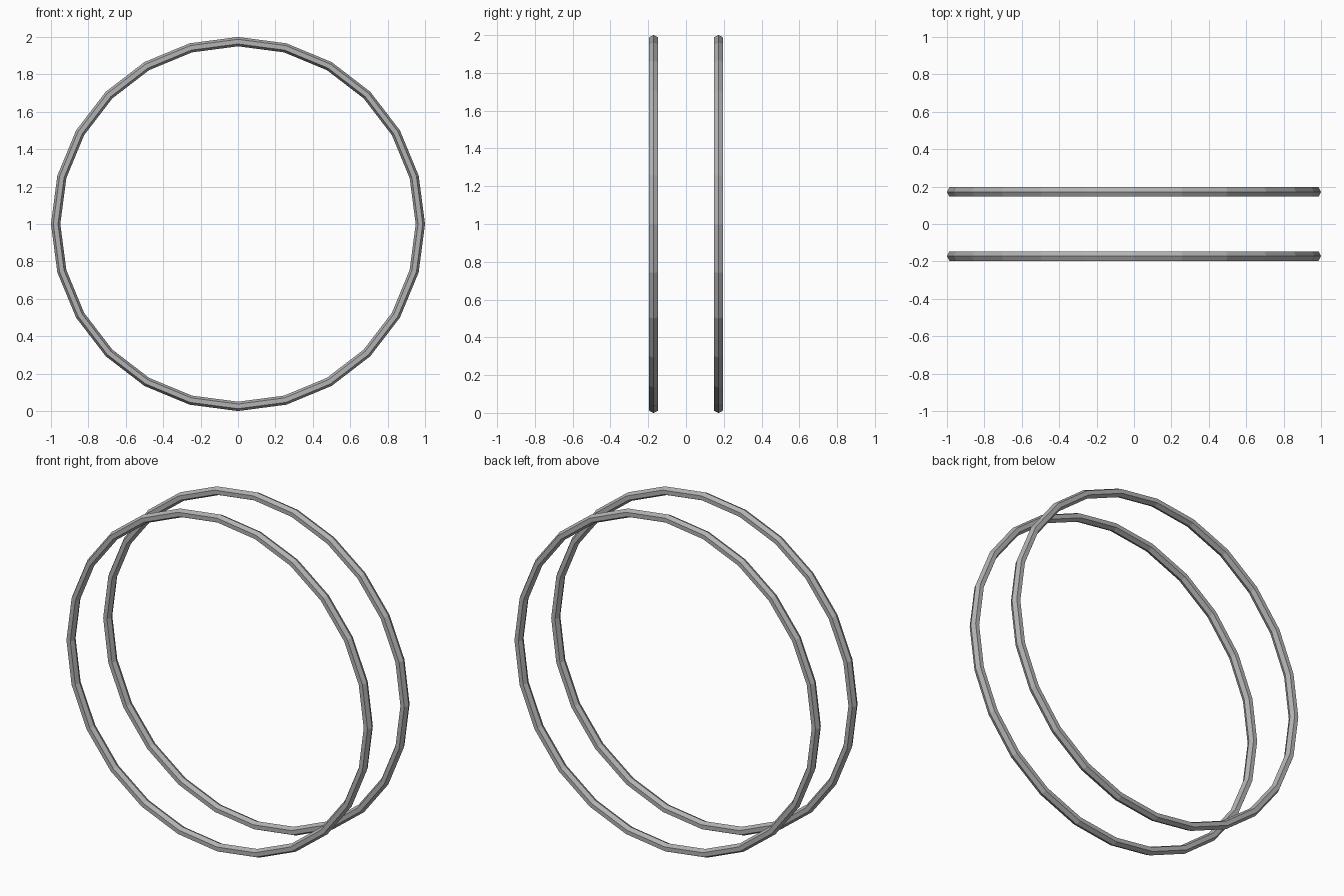
import bpy
from math import radians

if "Cube" in bpy.data.objects:
    bpy.data.objects.remove(bpy.data.objects["Cube"])

# Dark grey metal
mat = bpy.data.materials.new("dark_grey")
mat.diffuse_color = (0.45, 0.45, 0.45, 1)
mat.use_nodes = True
mat.node_tree.nodes["Principled BSDF"].inputs["Base Color"].default_value = mat.diffuse_color

# Two parallel upright low-poly hoops (24 segments, hexagonal tube)
def hoop(name, y):
    bpy.ops.mesh.primitive_torus_add(
        major_segments=24, minor_segments=6,
        major_radius=0.975, minor_radius=0.025,
        location=(0, y, 1), rotation=(radians(90), 0, 0))
    ob = bpy.context.object
    ob.name = name
    ob.scale.z = 1.15  # tube slightly wider than thick
    ob.data.materials.append(mat)
    bpy.ops.object.shade_flat()

for name, y in (("front_hoop", -0.172), ("back_hoop", 0.172)):
    hoop(name, y)
